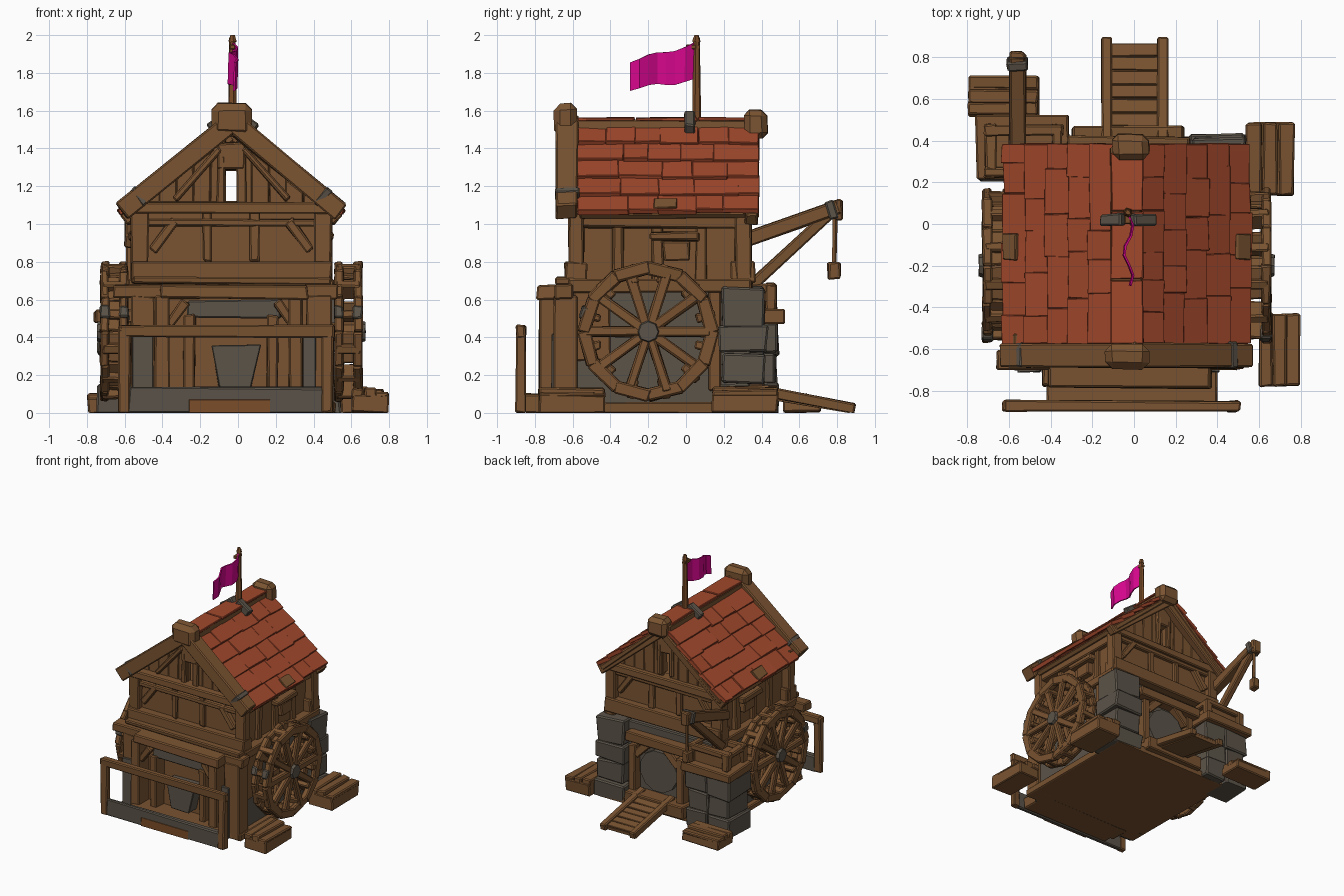
import bpy, bmesh, math, random
from mathutils import Vector as V

if "Cube" in bpy.data.objects:
    bpy.data.objects.remove(bpy.data.objects["Cube"])
random.seed(7)
CX = -0.035  # house centre line

def material(name, col):
    m = bpy.data.materials.new(name)
    m.diffuse_color = (*col, 1)
    m.use_nodes = True
    m.node_tree.nodes["Principled BSDF"].inputs["Base Color"].default_value = m.diffuse_color
    return m
WOOD = material("wood", (0.195, 0.088, 0.031))
RUST = material("rusty_wood", (0.20, 0.075, 0.022))
STONE = material("stone", (0.105, 0.087, 0.066))
ROOF = material("roof_red", (0.36, 0.066, 0.025))
FLAG = material("flag_magenta", (0.68, 0.002, 0.27))

def finish(name, bm, mat, bevel=0, jit=0):
    for v in bm.verts:
        v.co += V([random.uniform(-jit, jit) for _ in range(3)])
    bmesh.ops.recalc_face_normals(bm, faces=bm.faces[:])
    if bevel:
        bmesh.ops.bevel(bm, geom=bm.edges[:], offset=bevel, segments=1, affect='EDGES')
    for v in bm.verts:
        v.co.z = max(v.co.z, 0)
    me = bpy.data.meshes.new(name)
    bm.to_mesh(me)
    bm.free()
    me.materials.append(mat)
    ob = bpy.data.objects.new(name, me)
    bpy.context.collection.objects.link(ob)
    return ob

def prism(name, bottom, top, mat, bevel=0.008, jit=0.007):
    """Solid between two matching loops of points."""
    bm = bmesh.new()
    a = [bm.verts.new(p) for p in bottom]
    b = [bm.verts.new(p) for p in top]
    bm.faces.new(a)
    bm.faces.new(b)
    n = len(a)
    for i in range(n):
        bm.faces.new((a[i], a[(i + 1) % n], b[(i + 1) % n], b[i]))
    return finish(name, bm, mat, bevel, jit)

def beam(name, p, q, side, w, h, mat=WOOD, bevel=0.008, jit=0.006):
    """Hewn timber from p to q, w wide along side and h deep."""
    p, q, s = V(p), V(q), V(side).normalized()
    u = (q - p).normalized().cross(s).normalized()
    ring = [s * w / 2 * i + u * h / 2 * j for i, j in ((-1, -1), (1, -1), (1, 1), (-1, 1))]
    return prism(name, [p + r for r in ring], [q + r for r in ring], mat, bevel, jit)

def box(name, x, y, z, mat=WOOD, bevel=0.008, jit=0.007):
    c = [(x[0], y[0]), (x[1], y[0]), (x[1], y[1]), (x[0], y[1])]
    return prism(name, [(*k, z[0]) for k in c], [(*k, z[1]) for k in c], mat, bevel, jit)

def panel(name, pts, y, mat=WOOD, bevel=0.005, jit=0.003):
    """x-z outline extruded along y."""
    return prism(name, [(a, y[0], b) for a, b in pts], [(a, y[1], b) for a, b in pts], mat, bevel, jit)

def rod(name, p, q, r, n, mat, r2=None):
    d = (V(q) - V(p)).normalized()
    s = d.orthogonal().normalized()
    t = d.cross(s)
    dirs = [s * math.cos(k * math.tau / n) + t * math.sin(k * math.tau / n) for k in range(n)]
    return prism(name, [V(p) + e * r for e in dirs], [V(q) + e * (r2 or r) for e in dirs], mat, 0, 0.002)

def sx(s, a, b):
    """Mirrored x range about the house centre."""
    return sorted((CX + s * a, CX + s * b))

# ---- main body
box("floor_base", (-0.58, 0.52), (-0.70, 0.42), (0, 0.05))
box("lower_wall", (CX - .5, CX + .5), (-0.58, 0.34), (0.02, 0.66), STONE)
box("upper_wall", (CX - .47, CX + .47), (-0.57, 0.30), (0.64, 1.07))
for y0, y1 in ((-0.62, -0.54), (0.26, 0.345)):
    for s in (-1, 1):
        box("corner_post", sx(s, .44, .53), (y0, y1), (0.66, 1.07))
    box("tie_beam", (CX - .54, CX + .53), (y0 - .01, y1 + .01), (1.06, 1.12) if y0 < 0 else (1.03, 1.09))
    box("floor_beam", (CX - .53, CX + .53), (y0 - .02, y1 + .02), (0.69, 0.80))
for yo in (-0.59, 0.315):
    for s in (-1, 1):
        beam("wall_brace", (CX + s * .42, yo, .86), (CX + s * .30, yo, 1.02), (0, 1, 0), .045, .05)
        box("wall_stud", sx(s, .10, .15), (yo - .015, yo + .015), (.80, 1.06))
    box("wall_rail", (CX - .45, CX + .45), (yo - .015, yo + .02), (0.99, 1.03))
for s in (-1, 1):
    box("side_top_beam", sx(s, .45, .52), (-0.60, 0.33), (0.98, 1.045))
    box("side_floor_beam", sx(s, .45, .54), (-0.62, 0.35), (0.64, 0.71))
    for y in (-.36, -.15, .08):
        box("side_stud", sx(s, .46, .495), (y - .03, y + .03), (.70, 1.0))
    box("side_shelf", sx(s, .46, .54), (-0.19, 0.07), (0.91, 0.955))
    box("side_window", sx(s, .46, .52), (-0.12, 0.02), (0.81, 0.91))
    box("side_front_planks", sx(s, .47, .515), (-0.60, -0.40), (0.28, 0.64))
    box("side_back_post", sx(s, .47, .53), (0.12, 0.185), (0.12, 0.64))

# ---- gables: clipped planks with an open slit in the middle
for y in ((-0.57, -0.53), (0.27, 0.31)):
    edges = [.03, .11, .20, .29, .38, .47]
    for s in (-1, 1):
        for a, b in zip(edges, edges[1:]):
            panel("gable_plank", [(CX + s * a, 1.07), (CX + s * b, 1.07), (CX + s * b, 1.47 - .8 * b),
                                  (CX + s * a, 1.47 - .8 * a)], y)
        beam("king_brace", (CX + s * .06, y[0], 1.40), (CX + s * .30, y[0], 1.13), (0, 1, 0), .05, .035)
        box("slit_frame", sx(s, .031, .075), (y[0] - .02, y[1] + .02), (1.10, 1.36))
    box("slit_head", (CX - .07, CX + .07), (y[0] - .02, y[1] + .02), (1.285, 1.43))

# ---- roof
for s in (-1, 1):
    top, eave = V((CX + s * .045, 0, 1.512)), V((CX + s * .565, 0, 1.063))
    n = V((s * .653, 0, .757))
    yv = lambda y: V((0, y, 0))
    beam("roof_deck", top + yv(-.09) - n * .032, eave + yv(-.09) - n * .032, (0, 1, 0), .95, .035)
    for r in range(5):
        y = -0.575
        while y < 0.375:
            w = random.uniform(.13, .27)
            e = y + w if y + w < 0.30 else 0.385
            p = top.lerp(eave, r / 5) - n * .002
            q = top.lerp(eave, (r + 1) / 5 + random.uniform(.015, .04)) + n * random.uniform(.012, .022)
            beam("roof_shingle", p + yv((y + e) / 2), q + yv((y + e) / 2), (0, 1, 0), e - y + .002,
                 .03, ROOF, .003, .004)
            y = e
    q = top.lerp(eave, .89) + n * .030
    beam("roof_patch", q + yv(-.11), q + (eave - top) * .12 + yv(-.11), (0, 1, 0), .12, .02, WOOD, .004)
    beam("front_bargeboard", (CX, -.63, 1.54), (CX + s * .58, -.63, 1.065), (0, 1, 0), .115, .105)
    beam("back_bargeboard", (CX, .345, 1.475), (CX + s * .565, .345, 1.02), (0, 1, 0), .07, .07)
    beam("barge_band", (CX + s * .47, -.63, 1.157), (CX + s * .50, -.63, 1.132), (0, 1, 0), .122, .11, STONE)
box("ridge_beam", (CX - .075, CX + .075), (-0.58, 0.37), (1.48, 1.553))
for a, b in ((-.575, -.27), (-.265, .06), (.065, .34)):
    box("ridge_tile", (CX - .075, CX + .08), (a, b), (1.545, 1.565), ROOF, .004, .004)
box("front_ridge_block", (CX - .105, CX + .105), (-0.70, -0.58), (1.46, 1.64), WOOD, .035)
box("back_ridge_block", (-0.105, 0.07), (0.31, 0.43), (1.45, 1.60), WOOD, .03)

# ---- flag
for s in (-1, 1):
    beam("pole_bracket", (-.03 + s * .02, .02, 1.575), (-.03 + s * .12, .02, 1.50), (0, 1, 0), .06, .06, STONE)
rod("flag_pole", (-.03, .055, 1.5), (-.03, .055, 1.985), .025, 6, RUST, .017)
rod("pole_tip", (-.03, .055, 1.965), (-.03, .055, 2.0), .022, 6, RUST, .012)
box("pole_peg", (-.045, -.015), (.0, .075), (1.925, 1.95), RUST, .004, 0)
bm = bmesh.new()
rows = []
for i in range(8):
    t = i / 7
    x, y = -.03 + .022 * math.sin(t * 9), .04 - .335 * t
    zt = 1.95 - .085 * t + .01 * math.sin(t * 9 + 2)
    rows.append((bm.verts.new((x, y, zt)), bm.verts.new((x - .005, y, zt - .19 + .04 * t))))
for a, b in zip(rows, rows[1:]):
    bm.faces.new((a[0], b[0], b[1], a[1]))
flag = finish("flag", bm, FLAG)
flag.modifiers.new("thickness", 'SOLIDIFY').thickness = 0.01

# ---- water wheels, one per side
WY, WZ = -0.2, 0.43
def on_wheel(x, r, a):
    return V((x, WY + r * math.cos(a), WZ + r * math.sin(a)))
for s in (-1, 1):
    for off in (.57, .67):
        x = CX + s * off
        for k in range(12):
            a, b = k * math.tau / 12, (k + 1) * math.tau / 12
            beam("wheel_rim", on_wheel(x, .34, a - .02), on_wheel(x, .34, b + .02), (1, 0, 0), .045, .068)
        for k in range(10):
            a = k * math.tau / 10
            beam("wheel_spoke", on_wheel(x, .04, a), on_wheel(x, .33, a), (1, 0, 0), .04, .052)
        beam("rim_band", on_wheel(x, .34, 2.75), on_wheel(x, .34, 2.95), (1, 0, 0), .05, .07, STONE)
    for k in range(12):
        a = (k + .5) * math.tau / 12
        beam("wheel_paddle", on_wheel(CX + s * .62, .26, a), on_wheel(CX + s * .62, .365, a),
             (1, 0, 0), .13, .045)
        if s < 0 or k % 3 == 0:  # trough boards between the rims
            beam("wheel_trough", on_wheel(CX + s * .62, .325, a - .26), on_wheel(CX + s * .62, .325, a + .26),
                 (1, 0, 0), .10, .025)
    rod("wheel_axle", (CX + s * .45, WY, WZ), (CX + s * .69, WY, WZ), .05, 8, WOOD)
    rod("wheel_hub", (CX + s * .655, WY, WZ), (CX + s * .71, WY, WZ), .068, 8, STONE, .052)

# ---- front bay
box("front_step", (-0.42, 0.40), (-0.86, -0.60), (0, 0.10))
box("bay_lintel", (-0.41, 0.37), (-0.79, -0.58), (0.605, 0.68))
box("front_beam", (-0.66, 0.53), (-0.70, -0.60), (0.605, 0.68))
box("bay_sill", (-0.56, 0.49), (-0.69, -0.58), (0.68, 0.72))
box("bay_back", (-0.44, 0.37), (-0.64, -0.57), (0.05, 0.62))
box("grey_lintel", (-0.27, 0.23), (-0.73, -0.62), (0.50, 0.60), STONE)
panel("grain_hopper", [(-.14, .36), (.12, .36), (.07, .13), (-.10, .13)], (-.74, -.63), STONE)
for s in (-1, 1):
    box("outer_column", sx(s, .40, .53), (-0.70, -0.57), (0, 0.62))
    box("column_stone", sx(s, .415, .525) if s < 0 else (.345, .41), (-0.712, -0.69), (0.0, 0.42), STONE, .004, .003)
    box("bay_column", sx(s, .33, .405) if s < 0 else (.27, .34), (-0.78, -0.60), (0, 0.62))
    box("door_post", sx(s, .19, .25), (-0.74, -0.62), (0.08, 0.52))
    beam("bay_brace", (CX + s * .33, -.74, .46), (CX + s * .24, -.74, .59), (0, 1, 0), .05, .05)

# ---- front fence
for x in (-0.60, 0.475):
    box("fence_post", (x - .03, x + .03), (-0.90, -0.85), (0, 0.46))
box("fence_rail", (-0.63, 0.51), (-0.897, -0.85), (0.40, 0.465))
box("fence_board", (-0.58, 0.46), (-0.89, -0.855), (0, 0.135), STONE)
box("fence_patch", (-0.26, 0.17), (-0.896, -0.888), (0, 0.07), RUST, .002, .001)

# ---- back door, stone pillar and ramp
z = 0
for k, h in enumerate((.15, .17, .14, .21)):
    o = .012 * (k % 2)
    box("corner_stone", (0.27 + o, 0.54 - o), (0.18 + o, 0.43 - o), (z, z + h), STONE, .010, .012)
    z += h
box("landing", (-0.30, 0.24), (0.32, 0.47), (0.03, 0.13))
rod("millstone_door", (-.01, .33, .32), (-.01, .375, .32), .17, 12, STONE)
for s in (-1, 1):
    box("door_jamb", sorted((-.01 + s * .19, -.01 + s * .25)), (0.32, 0.41), (0.1, 0.50))
    beam("door_arch", (-.01 + s * .20, .37, .42), (-.01 + s * .07, .37, .55), (0, 1, 0), .07, .06)
    xr = .003 + s * .135
    beam("ramp_rail", (xr, .36, .125), (xr, .895, .02), (1, 0, 0), .05, .06, WOOD, .008, .003)
box("door_lintel", (-0.32, 0.27), (0.32, 0.42), (0.52, 0.60))
beam("ramp_deck", (.003, .38, .095), (.003, .865, .012), (1, 0, 0), .23, .03, WOOD, .003, .002)
for k in range(7):
    t = (k + .5) / 7
    y, zz = .40 + .47 * t, .117 - .09 * t
    beam("ramp_plank", (-.11, y, zz), (.115, y, zz), (0, 1, -.2), .062, .02, WOOD, .003, .003)

# ---- back left tower with wooden hoist box
z = 0
for k, h in enumerate((.16, .15, .16)):
    o = .014 * (k % 2)
    for name, x in (("tower_stone_left", (-0.74 + o, -0.53)), ("tower_stone_right", (-0.53, -0.33 - o))):
        box(name, x, (0.21 + o, 0.49 - o), (z, z + h), STONE, .010, .012)
    z += h
box("tower_platform", (-0.76, -0.31), (0.21, 0.525), (0.47, 0.545))
box("hoist_box", (-0.69, -0.38), (0.25, 0.45), (0.54, 0.64))
for x in (-0.69, -0.37):
    for y in (0.25, 0.45):
        box("hoist_post", (x - .03, x + .03), (y - .03, y + .03), (0.54, 0.68))
    box("hoist_side_rail", (x - .025, x + .025), (0.24, 0.46), (0.635, 0.68))
for y in (0.25, 0.45):
    box("hoist_rail", (-0.72, -0.34), (y - .025, y + .025), (0.64, 0.685))

# ---- crane
beam("crane_boom", (-.56, .28, .905), (-.56, .815, 1.09), (1, 0, 0), .08, .075)
beam("crane_brace", (-.56, .34, .66), (-.56, .76, 1.05), (1, 0, 0), .055, .065)
beam("crane_band", (-.56, .745, 1.067), (-.56, .79, 1.082), (1, 0, 0), .10, .095, STONE)
box("crane_tip", (-.60, -.525), (.79, .83), (1.02, 1.13))
rod("crane_rope", (-.56, .79, 1.06), (-.56, .785, .79), .013, 5, WOOD)
box("crane_weight", (-.59, -.53), (.75, .82), (.71, .80))

# ---- timber stacks around the base
def stack(x, y, h, along):
    """Bundle of planks, the last one lower."""
    box("stack_body", x, y, (0, h * .75))
    for k in range(3):
        split = lambda r: (r[0] + k * (r[1] - r[0]) / 3, r[0] + (k + 1) * (r[1] - r[0]) / 3)
        px, py = (split(x), y) if along == 'y' else (x, split(y))
        box("stack_plank", px, py, (h * .6, h * (1 if k < 2 else .85)))
stack((0.60, 0.795), (-0.78, -0.43), .13, 'y')
stack((0.54, 0.77), (0.14, 0.485), .14, 'y')
stack((-0.795, -0.46), (0.52, 0.71), .10, 'x')
